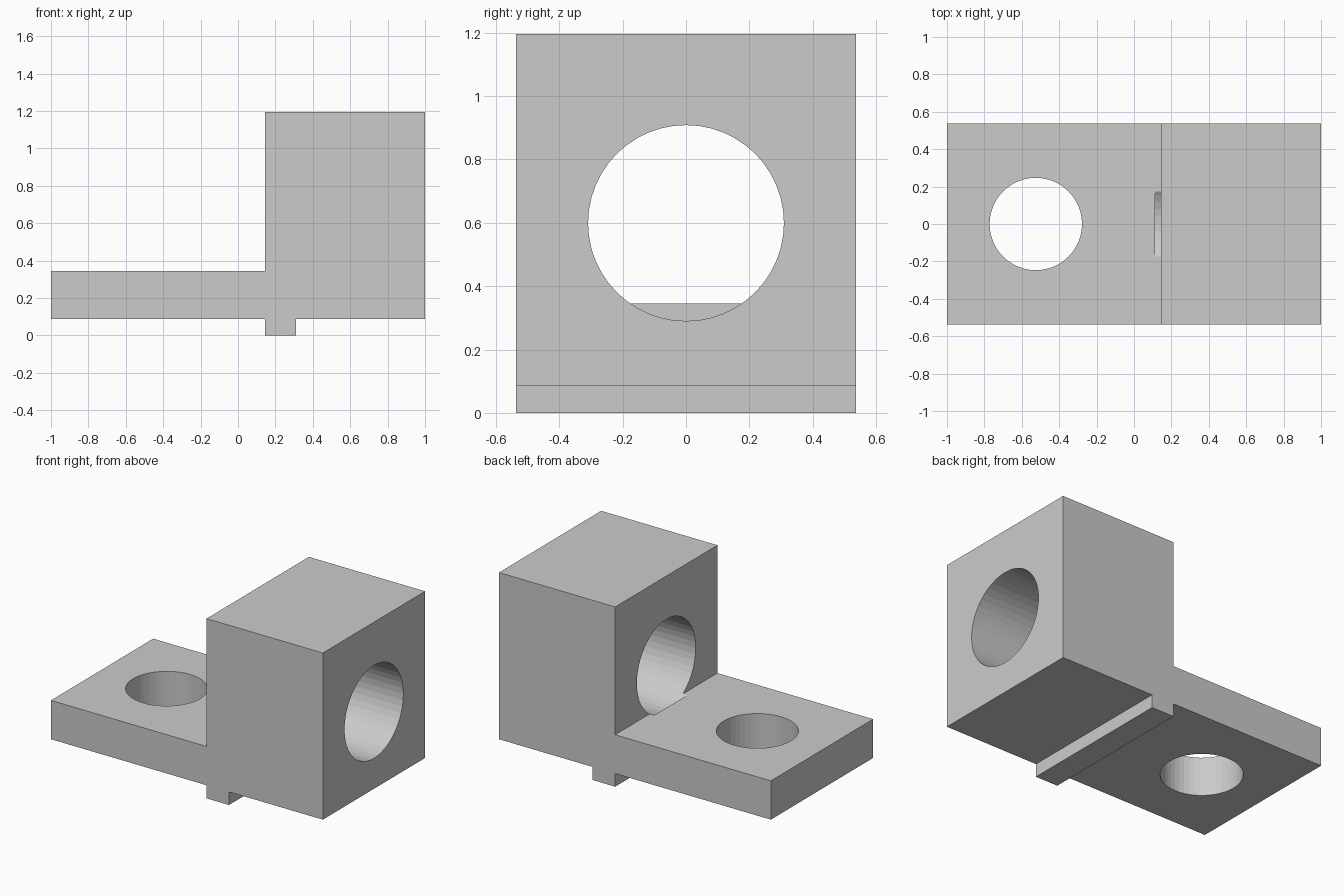
import bpy, bmesh, math
from mathutils import Matrix

if "Cube" in bpy.data.objects:
    bpy.data.objects.remove(bpy.data.objects["Cube"])

HALF_W = 0.537

# Bracket body: side profile (x, z) extruded across the width
profile = [(-1, 0.087), (0.145, 0.087), (0.145, 0), (0.31, 0), (0.31, 0.087),
           (1, 0.087), (1, 1.195), (0.145, 1.195), (0.145, 0.345), (-1, 0.345)]
bm = bmesh.new()
face = bm.faces.new([bm.verts.new((x, -HALF_W, z)) for x, z in profile])
ext = bmesh.ops.extrude_face_region(bm, geom=[face])
bmesh.ops.translate(bm, vec=(0, 2 * HALF_W, 0),
                    verts=[v for v in ext["geom"] if isinstance(v, bmesh.types.BMVert)])
bmesh.ops.recalc_face_normals(bm, faces=bm.faces)
mesh = bpy.data.meshes.new("bracket_body")
bm.to_mesh(mesh)
bm.free()
body = bpy.data.objects.new("bracket_body", mesh)
bpy.context.collection.objects.link(body)
bpy.context.view_layer.objects.active = body


def cut_hole(name, radius, depth, matrix):
    """Cut a round hole through the body, then discard the cutter."""
    bm = bmesh.new()
    bmesh.ops.create_cone(bm, cap_ends=True, segments=48, radius1=radius,
                          radius2=radius, depth=depth, matrix=matrix)
    me = bpy.data.meshes.new(name)
    bm.to_mesh(me)
    bm.free()
    cutter = bpy.data.objects.new(name, me)
    cutter.hide_render = True
    bpy.context.collection.objects.link(cutter)
    mod = body.modifiers.new(name, 'BOOLEAN')
    mod.operation = 'DIFFERENCE'
    mod.solver = 'EXACT'
    mod.object = cutter
    bpy.ops.object.modifier_apply(modifier=name)
    bpy.data.objects.remove(cutter)


# Horizontal bore through the block, running slightly into the plate
x0, x1 = 0.112, 1.2
cut_hole("block_bore", 0.309, x1 - x0,
         Matrix.Translation(((x0 + x1) / 2, 0, 0.599)) @ Matrix.Rotation(math.pi / 2, 4, 'Y'))

# Vertical bolt hole through the plate
cut_hole("plate_hole", 0.247, 0.6, Matrix.Translation((-0.525, 0, 0.216)))
